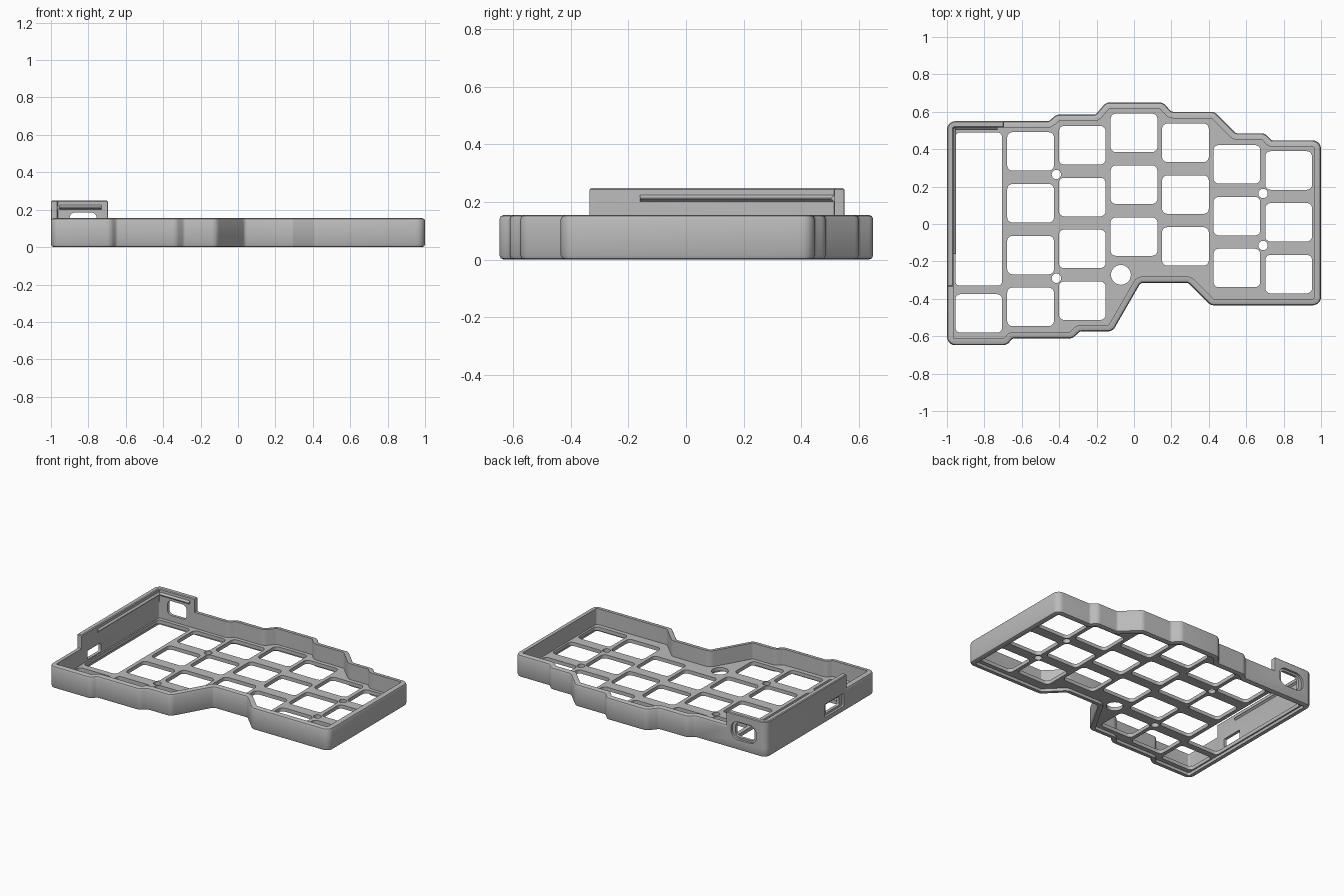
import bpy, bmesh, math
from mathutils import Vector

cube = bpy.data.objects.get("Cube")
if cube:
    bpy.data.objects.remove(cube)

grey = bpy.data.materials.new("plain grey")
grey.use_nodes = True
grey.diffuse_color = (0.5, 0.5, 0.5, 1)
grey.node_tree.nodes["Principled BSDF"].inputs["Base Color"].default_value = (0.5, 0.5, 0.5, 1)


def rounded(pts, inset=0.0, radius=0.03, steps=5):
    """Inset a counter-clockwise polygon and round its corners."""
    pts = [Vector(p) for p in pts]
    n = len(pts)
    dirs = [(pts[(i + 1) % n] - pts[i]).normalized() for i in range(n)]
    normals = [Vector((-d.y, d.x)) for d in dirs]
    moved = []
    for i in range(n):
        a, b = normals[i - 1], normals[i]
        moved.append(pts[i] + (a + b) * inset / (1 + a.dot(b)))
    out = []
    for i in range(n):
        d0, d1 = dirs[i - 1], dirs[i]
        turn = math.atan2(d0.cross(d1), d0.dot(d1))
        r = max(radius - inset if turn > 0 else radius * 0.5 + inset, 0.004)
        room = min((moved[i] - moved[i - 1]).length, (moved[(i + 1) % n] - moved[i]).length)
        cut = min(r * math.tan(abs(turn) / 2), room * 0.47)
        r = cut / math.tan(abs(turn) / 2)
        side = 1 if turn > 0 else -1
        centre = moved[i] - d0 * cut + normals[i - 1] * r * side
        for k in range(steps + 1):
            t = turn * k / steps
            x, y = -normals[i - 1] * r * side
            out.append((centre.x + x * math.cos(t) - y * math.sin(t),
                        centre.y + x * math.sin(t) + y * math.cos(t)))
    return out


def finish(name, mesh):
    obj = bpy.data.objects.new(name, mesh)
    bpy.context.scene.collection.objects.link(obj)
    mesh.materials.clear()
    mesh.materials.append(grey)
    return obj


def loft(name, rings, closed):
    """Join (points, z) rings; either close the loop of rings or cap the ends."""
    bm = bmesh.new()
    loops = [[bm.verts.new((x, y, z)) for x, y in pts] for pts, z in rings]
    n = len(loops[0])
    for a in range(len(loops) if closed else len(loops) - 1):
        lo, hi = loops[a], loops[(a + 1) % len(loops)]
        for i in range(n):
            bm.faces.new((lo[i], lo[(i + 1) % n], hi[(i + 1) % n], hi[i]))
    if not closed:
        bm.faces.new(loops[0][::-1])
        bm.faces.new(loops[-1])
    bmesh.ops.recalc_face_normals(bm, faces=bm.faces)
    mesh = bpy.data.meshes.new(name)
    bm.to_mesh(mesh)
    bm.free()
    return finish(name, mesh)


def rect(cx, cy, w, h):
    return [(cx - w / 2, cy - h / 2), (cx + w / 2, cy - h / 2),
            (cx + w / 2, cy + h / 2), (cx - w / 2, cy + h / 2)]


def combine(obj, other, operation):
    mod = obj.modifiers.new(other.name, 'BOOLEAN')
    mod.operation = operation
    mod.solver = 'EXACT'
    mod.object = other
    bpy.context.view_layer.objects.active = obj
    bpy.ops.object.modifier_apply(modifier=mod.name)
    bpy.data.objects.remove(other)


# Stepped case outline, counter-clockwise
outline = [(-1, -.648), (-.68, -.648), (-.65, -.612), (-.33, -.612), (-.29, -.575),
           (-.115, -.575), (.035, -.315), (.29, -.315), (.41, -.435), (1, -.435),
           (1, .447), (.735, .447), (.70, .485), (.545, .485), (.43, .6), (.2, .6),
           (.155, .65), (-.15, .65), (-.205, .585), (-.415, .585), (-.455, .55), (-1, .55)]
WALL, TOP, TALL = 0.035, 0.155, 0.248

# Outer wall with softened outer edges
profile = [(WALL, 0), (.015, 0), (.0045, .0045), (0, .015), (0, TOP - .015),
           (.0045, TOP - .0045), (.015, TOP), (WALL, TOP)]
wall = loft("case_wall", [(rounded(outline, d, .045), z) for d, z in profile], True)

# Raised corner wall around the controller bay
corner = [(-.695, .55), (-1, .55), (-1, -.335), (-1 + WALL, -.335),
          (-1 + WALL, .55 - WALL), (-.695, .55 - WALL)]


def corner_ring(inset):
    pts = rounded(corner, inset, .004, 5)
    big = rounded([(-1, -.335), (-.695, -.335), (-.695, .55), (-1, .55)], inset, .045, 5)
    return pts[:6] + big[18:24] + pts[12:]


tower = loft("raised_corner", [(corner_ring(0), .06), (corner_ring(0), TALL - .005),
                               (corner_ring(.005), TALL)], False)
combine(wall, tower, 'UNION')


# Wall openings: a shallow outer recess and a smaller through slot
def slot_cutter(name, across, z, w, h, radius, lo, hi, on_back):
    pts = rounded(rect(across, z, w, h), 0, radius, 6)
    obj = loft(name, [(pts, lo), (pts, hi)], False)
    for v in obj.data.vertices:
        a, b, c = v.co
        v.co = (a, c, b) if on_back else (c, a, b)
    bm = bmesh.new()
    bm.from_mesh(obj.data)
    bmesh.ops.recalc_face_normals(bm, faces=bm.faces)
    bm.to_mesh(obj.data)
    bm.free()
    obj.hide_render = True
    return obj


for args in [("port_recess", -.828, .135, .195, .125, .055, .535, .6, True),
             ("port_slot", -.828, .135, .145, .1, .03, .48, .6, True),
             ("switch_recess", -.195, .085, .21, .09, .008, -1.1, -.985, False),
             ("switch_slot", -.195, .085, .15, .06, .006, -1.1, -.94, False)]:
    combine(wall, slot_cutter(*args), 'DIFFERENCE')


# Snap ridges on the inside of the raised corner
def ridge(name, start, end, inward):
    bm = bmesh.new()
    ends = []
    for p in (start, end):
        ends.append([bm.verts.new((p[0] + inward[0] * d, p[1] + inward[1] * d, z))
                     for d, z in ((-.004, .198), (.012, .21), (.012, .214), (-.004, .228))])
    for i in range(4):
        j = (i + 1) % 4
        bm.faces.new((ends[0][i], ends[0][j], ends[1][j], ends[1][i]))
    bm.faces.new(ends[0])
    bm.faces.new(ends[1][::-1])
    bmesh.ops.recalc_face_normals(bm, faces=bm.faces)
    mesh = bpy.data.meshes.new(name)
    bm.to_mesh(mesh)
    bm.free()
    finish(name, mesh)


ridge("side_snap_ridge", (-1 + WALL, -.16), (-1 + WALL, .51), (1, 0))
ridge("back_snap_ridge", (-.955, .55 - WALL), (-.73, .55 - WALL), (0, -1))

# Switch plate with key openings, controller bay and screw holes
loops = [rounded(outline, WALL - .005, .045),
         rounded(rect(-.83, .08, .25, .82), 0, .025)]
columns = [(-.83, -.478, 1), (-.553, -.443, 4), (-.277, -.41, 4), (0, -.067, 3),
           (.275, -.12, 3), (.55, -.235, 3), (.827, -.268, 3)]
for x, y, count in columns:
    for k in range(count):
        loops.append(rounded(rect(x, y + k * .277, .25, .206), 0, .028))
for x, y, r in [(-.07, -.272, .053), (-.415, .265, .025), (-.415, -.29, .025),
                (.69, .163, .025), (.69, -.115, .025)]:
    loops.append([(x + r * math.cos(t * math.pi / 16), y + r * math.sin(t * math.pi / 16))
                  for t in range(32)])

curve = bpy.data.curves.new("plate_profile", 'CURVE')
curve.dimensions = '2D'
curve.fill_mode = 'BOTH'
curve.extrude = .0125
for pts in loops:
    spline = curve.splines.new('POLY')
    spline.points.add(len(pts) - 1)
    for p, (x, y) in zip(spline.points, pts):
        p.co = (x, y, 0, 1)
    spline.use_cyclic_u = True
source = bpy.data.objects.new("plate_profile", curve)
bpy.context.scene.collection.objects.link(source)
bpy.context.view_layer.update()
mesh = bpy.data.meshes.new_from_object(source.evaluated_get(bpy.context.evaluated_depsgraph_get()))
bpy.data.objects.remove(source)
plate = finish("switch_plate", mesh)
plate.location.z = .0325

# Smooth rounded corners, crisp edges
for obj in (wall, plate):
    bpy.ops.object.select_all(action='DESELECT')
    obj.select_set(True)
    bpy.context.view_layer.objects.active = obj
    bpy.ops.object.shade_smooth_by_angle(angle=math.radians(35))
